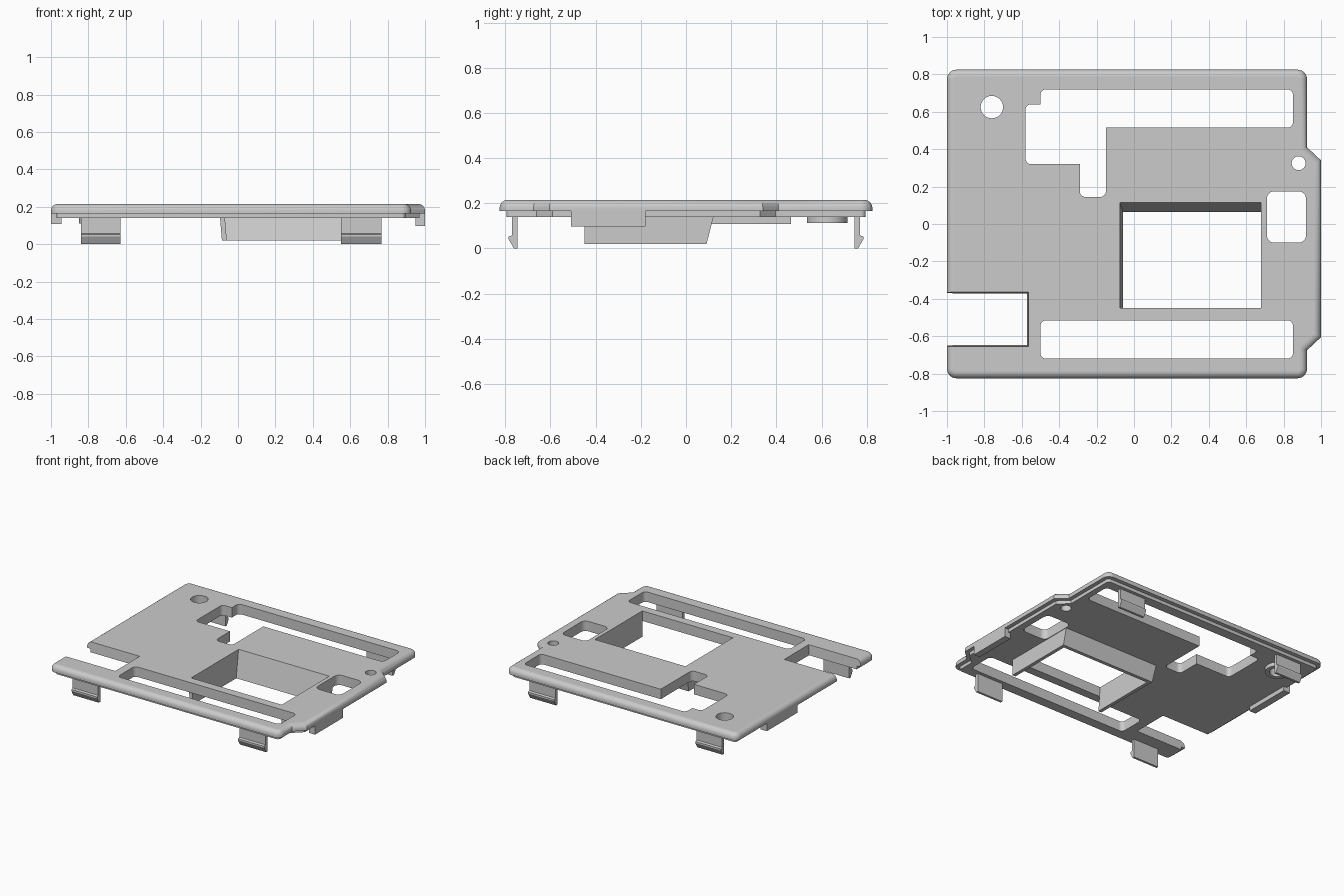
import bpy, bmesh, math
from mathutils import Vector

cube = bpy.data.objects.get("Cube")
if cube:
    bpy.data.objects.remove(cube, do_unlink=True)

COLOUR = (0.6, 0.6, 0.6, 1)
grey = bpy.data.materials.new("light_grey_plastic")
grey.use_nodes = True
grey.diffuse_color = COLOUR
grey.node_tree.nodes["Principled BSDF"].inputs["Base Color"].default_value = COLOUR

TOP, STEP, LIP, FRAME_BOTTOM = 0.215, 0.165, 0.14, 0.02


def add_walls(bm, rings):
    """Bridge equal-sized rings of 3D points; return the vertex loops."""
    loops = [[bm.verts.new(p) for p in ring] for ring in rings]
    n = len(loops[0])
    for a, b in zip(loops, loops[1:]):
        for i in range(n):
            j = (i + 1) % n
            bm.faces.new((a[i], a[j], b[j], b[i]))
    return loops


def make_solid(name, outer, holes=()):
    """Solid from stacked outer rings, pierced by holes, with filled ends."""
    bm = bmesh.new()
    shells = [add_walls(bm, rings) for rings in [outer, *holes]]
    if holes:
        for end in (0, -1):
            edges = []
            for loops in shells:
                ring = loops[end]
                edges += [bm.edges.get((ring[i - 1], ring[i])) for i in range(len(ring))]
            bmesh.ops.triangle_fill(bm, use_beauty=True, edges=edges, normal=(0, 0, 1))
    else:
        bm.faces.new(shells[0][0])
        bm.faces.new(shells[0][-1])
    bmesh.ops.recalc_face_normals(bm, faces=bm.faces[:])
    mesh = bpy.data.meshes.new(name)
    bm.to_mesh(mesh)
    bm.free()
    mesh.materials.append(grey)
    obj = bpy.data.objects.new(name, mesh)
    bpy.context.collection.objects.link(obj)
    return obj


def rounded(corners, radius, steps=6):
    """Round polygon corners; a corner may carry its own radius."""
    out = []
    for i, c in enumerate(corners):
        r = c[2] if len(c) > 2 else radius
        p = Vector(c[:2])
        if r == 0:
            out.append(p)
            continue
        a = (Vector(corners[i - 1][:2]) - p).normalized()
        b = (Vector(corners[(i + 1) % len(corners)][:2]) - p).normalized()
        half = math.acos(a.dot(b)) / 2
        centre = p + (a + b).normalized() * (r / math.sin(half))
        start = p + a * (r / math.tan(half)) - centre
        end = p + b * (r / math.tan(half)) - centre
        out += [centre + start.lerp(end, k / steps).normalized() * r for k in range(steps + 1)]
    return out


def inset(pts, d):
    """Move a counter-clockwise outline inwards by d."""
    out = []
    for i, p in enumerate(pts):
        e1 = (p - pts[i - 1]).normalized()
        e2 = (pts[(i + 1) % len(pts)] - p).normalized()
        m = Vector((-e1.y - e2.y, e1.x + e2.x))
        out.append(p + m * (2 * d / m.length_squared))
    return out


def at_z(pts, z):
    return [(p[0], p[1], z) for p in pts]


def rect(x0, x1, y0, y1):
    return [(x0, y0), (x1, y0), (x1, y1), (x0, y1)]


def circle(x, y, r, n=32):
    return [(x + r * math.cos(math.tau * k / n), y + r * math.sin(math.tau * k / n)) for k in range(n)]


def straight(pts, z0=LIP, z1=TOP):
    return [at_z(pts, z0), at_z(pts, z1)]


def box(name, x0, x1, y0, y1, z0, z1):
    return make_solid(name, straight(rect(x0, x1, y0, y1), z0, z1))


def window(z):
    t = (z - FRAME_BOTTOM) / (TOP - FRAME_BOTTOM)
    return rect(-0.06 - 0.016 * t, 0.68, -0.45, 0.065 + 0.05 * t)


# Cover plate outline, closed along the right side by the open notch
outline = rounded([(-1, -0.825), (0.925, -0.825), (0.925, -0.675, 0), (1, -0.605, 0),
                   (1, 0.34, 0), (0.925, 0.41, 0), (0.925, 0.825), (-1, 0.825)], 0.05)


def plate_ring(z, d):
    slope = 0.1 * (z - LIP)
    x0, x1, y0, y1 = -1 + d, -0.572 + slope, -0.648 - slope, -0.372 + slope
    return at_z(inset(outline, d) + [(x0, y1), (x1, y1), (x1, y0), (x0, y0)], z)


# Stepped lip, then a rounded upper edge
R = 0.036
sections = [(LIP, 0.03), (STEP, 0.03), (STEP, 0)]
sections += [(TOP - R + R * math.sin(t), R - R * math.cos(t))
             for t in [math.pi / 2 * k / 6 for k in range(7)]]

# Openings
rear_slot = rounded([(-0.58, 0.32), (-0.29, 0.32, 0), (-0.29, 0.145), (-0.15, 0.145),
                     (-0.15, 0.515, 0), (0.85, 0.515), (0.85, 0.72), (-0.5, 0.72),
                     (-0.5, 0.64, 0), (-0.58, 0.64)], 0.03)
front_slot = rounded(rect(-0.5, 0.85, -0.72, -0.515), 0.03)
side_port = rounded(rect(0.71, 0.92, -0.1, 0.175), 0.04)
screw_hole = circle(-0.76, 0.625, 0.06)
pin_hole = circle(0.88, 0.325, 0.037)

plate = make_solid("cover_plate", [plate_ring(z, d) for z, d in sections],
                   [straight(p) for p in (rear_slot, front_slot, side_port, screw_hole, pin_hole)]
                   + [[at_z(window(z), z) for z in (LIP, TOP)]])

# Raised ring under the screw hole
boss = make_solid("screw_boss", straight(circle(-0.76, 0.625, 0.09), 0.112, LIP),
                  [straight(screw_hole, 0.112, LIP)])

# Smooth the rounded edges and keep the broad faces flat
bpy.ops.object.select_all(action="DESELECT")
for obj in (plate, boss):
    obj.select_set(True)
bpy.context.view_layer.objects.active = plate
bpy.ops.object.shade_smooth_by_angle(angle=math.radians(30))
for obj in (plate, boss):
    for face in obj.data.polygons:
        if abs(face.normal.z) > 0.999:
            face.use_smooth = False

# Window frame: sloped rear and right walls, upright left wall, open front
WALL = 0.026
levels = [(z, window(z)) for z in (FRAME_BOTTOM, LIP)]
(_, low), (_, high) = levels
rear = [(low[2][1], FRAME_BOTTOM), (low[2][1] + WALL, FRAME_BOTTOM),
        (high[2][1] + WALL, LIP), (high[2][1], LIP)]
make_solid("window_rear_wall", [[(x, y, z) for y, z in rear] for x in (-0.07, 0.68)])
make_solid("window_right_wall", [at_z(rect(r[3][0] - WALL, r[3][0], -0.45, r[3][1] + WALL), z)
                                 for z, r in levels])
make_solid("window_left_wall", [at_z(rect(0.68, 0.68 + WALL, -0.45, r[2][1] + WALL), z)
                                for z, r in levels])

# Snap clips with outward hooks, mirrored front to back
clip = [(0.745, LIP), (0.77, LIP), (0.77, 0.058), (0.785, 0.052),
        (0.785, 0.04), (0.762, 0), (0.745, 0)]
for side, sign in (("front", -1), ("rear", 1)):
    for hand, x0, x1 in (("right", -0.84, -0.627), ("left", 0.55, 0.768)):
        make_solid(f"{side}_{hand}_clip", [[(x, sign * y, z) for y, z in clip] for x in (x0, x1)])

# Small edge tabs
box("right_edge_tab", -1, -0.945, 0.1, 0.465, 0.107, STEP)
box("left_edge_tab", 0.95, 1, -0.51, -0.18, 0.098, STEP)
